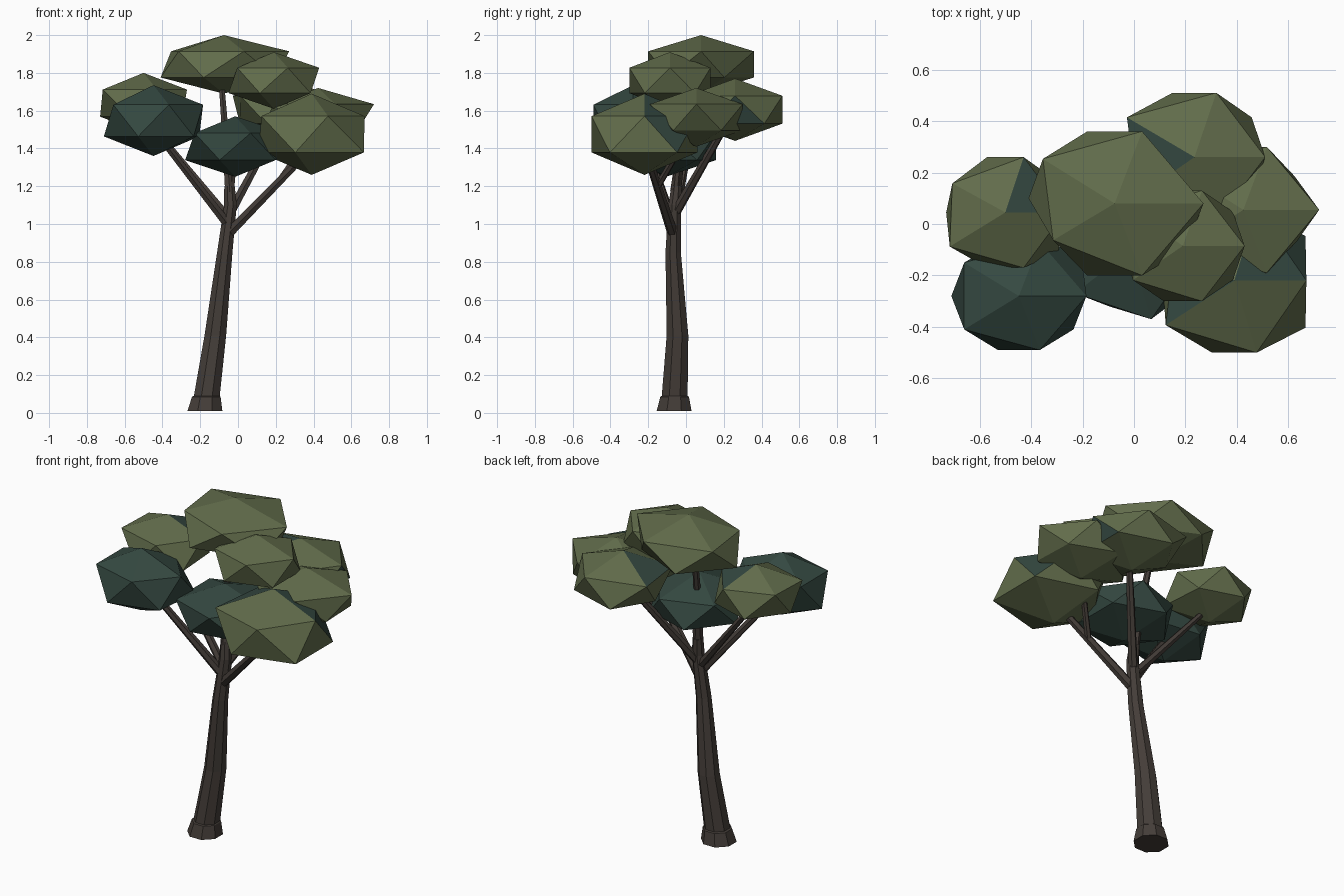
import bpy, bmesh, math
from mathutils import Vector

cube = bpy.data.objects.get("Cube")
if cube:
    bpy.data.objects.remove(cube, do_unlink=True)


def material(name, rgb):
    m = bpy.data.materials.new(name)
    m.use_nodes = True
    colour = (*rgb, 1.0)
    m.diffuse_color = colour
    bsdf = m.node_tree.nodes["Principled BSDF"]
    bsdf.inputs["Base Color"].default_value = colour
    bsdf.inputs["Roughness"].default_value = 0.9
    return m


olive = material("olive_leaf", (0.12, 0.15, 0.07))
teal = material("dark_teal_leaf", (0.035, 0.066, 0.053))
bark = material("brown_bark", (0.058, 0.047, 0.04))


def finish(name, bm, materials):
    bmesh.ops.recalc_face_normals(bm, faces=bm.faces)
    mesh = bpy.data.meshes.new(name)
    bm.to_mesh(mesh)
    bm.free()
    for m in materials:
        mesh.materials.append(m)
    obj = bpy.data.objects.new(name, mesh)
    bpy.context.collection.objects.link(obj)


def limb(name, path, sides, level=False):
    """Loft rings of the given radii along a path of (x, y, z, radius)."""
    bm = bmesh.new()
    points = [Vector(p[:3]) for p in path]
    rings = []
    for i, p in enumerate(points):
        along = points[min(i + 1, len(points) - 1)] - points[max(i - 1, 0)]
        if level:
            along = Vector((0, 0, 1))
        side = Vector((0, 1, 0)).cross(along).normalized()
        other = along.normalized().cross(side)
        ring = []
        for k in range(sides):
            a = math.tau * (k + 0.5) / sides
            ring.append(bm.verts.new(p + path[i][3] * (side * math.cos(a) + other * math.sin(a))))
        rings.append(ring)
    for low, high in zip(rings, rings[1:]):
        for k in range(sides):
            n = (k + 1) % sides
            bm.faces.new((low[k], low[n], high[n], high[k]))
    bm.faces.new(rings[0])
    bm.faces.new(rings[-1])
    finish(name, bm, [bark])


def faces_angle(point, angle):
    turn = math.degrees(math.atan2(point.y, point.x)) - angle
    return abs((turn + 180) % 360 - 180) < 10


def leaf_clump(name, low, high, colour, dark=(), nudges=()):
    """Faceted clump fitted to a box. Dark lists (tier, angle) of teal faces,
    nudges lists (ring, angle, dx, dy) of corners moved off the regular shape."""
    bm = bmesh.new()
    bmesh.ops.create_icosphere(bm, subdivisions=1, radius=1)
    for f in bm.faces:
        c = f.calc_center_median()
        tier = "top" if c.z > 0.4 else "middle" if c.z > -0.4 else "bottom"
        if any(tier == want and faces_angle(c, angle) for want, angle in dark):
            f.material_index = 1
    moves = []
    for v in bm.verts:
        ring = "upper" if v.co.z > 0 else "lower"
        for want, angle, dx, dy in nudges:
            if ring == want and abs(v.co.z) < 0.9 and faces_angle(v.co, angle):
                moves.append((v, Vector((dx, dy, 0))))
    for axis in range(3):
        values = [v.co[axis] for v in bm.verts]
        a, b = min(values), max(values)
        for v in bm.verts:
            t = (v.co[axis] - a) / (b - a)
            v.co[axis] = low[axis] + t * (high[axis] - low[axis])
    for v, move in moves:
        v.co += move
    finish(name, bm, [colour, teal])


# Leaning trunk with a flared foot
limb("trunk", [(-0.175, -0.063, 0.01, 0.1), (-0.168, -0.06, 0.085, 0.082),
               (-0.165, -0.06, 0.09, 0.074), (-0.12, -0.045, 0.41, 0.062),
               (-0.07, -0.068, 0.85, 0.044), (-0.04, -0.06, 1.1, 0.036),
               (-0.045, -0.05, 1.2, 0.03)], 8, level=True)

# Branches reaching into the clumps
branches = {
    "top": [(-0.043, -0.055, 1.17, 0.029), (-0.065, -0.02, 1.45, 0.021), (-0.09, 0.05, 1.78, 0.016)],
    "left_front": [(-0.055, -0.07, 1.0, 0.027), (-0.43, -0.23, 1.48, 0.018)],
    "left_back": [(-0.05, -0.06, 1.03, 0.025), (-0.48, 0.04, 1.55, 0.016)],
    "right_front": [(-0.05, -0.07, 0.95, 0.029), (0.37, -0.21, 1.38, 0.02)],
    "right_back": [(-0.035, -0.05, 1.07, 0.027), (0.22, 0.22, 1.54, 0.018)],
    "right_fork": [(0.2, -0.15, 1.2, 0.019), (0.42, 0.04, 1.52, 0.014)],
    "middle": [(-0.045, -0.06, 1.12, 0.022), (-0.02, -0.04, 1.34, 0.016)],
}
for part, path in branches.items():
    limb(part + "_branch", path, 6)

# Leaf clumps
leaf_clump("top_clump", (-0.42, -0.2, 1.69), (0.27, 0.36, 2.0), olive,
           nudges=[("lower", 36, -0.05, -0.05), ("lower", 180, 0.01, 0.02),
                   ("upper", -144, 0.04, 0.03)])
leaf_clump("upper_front_clump", (-0.05, -0.3, 1.61), (0.43, 0.13, 1.91), olive)
leaf_clump("back_clump", (-0.04, 0.01, 1.44), (0.51, 0.51, 1.77), olive,
           [("top", 180), ("middle", 0)],
           [("upper", 144, -0.04, 0), ("lower", 180, 0.05, 0.02)])
leaf_clump("right_clump", (0.13, -0.19, 1.41), (0.72, 0.3, 1.72), olive,
           nudges=[("lower", 36, -0.04, -0.02), ("lower", -36, -0.03, 0.03)])
leaf_clump("right_front_clump", (0.11, -0.5, 1.26), (0.67, 0.06, 1.69), olive,
           [("top", 36), ("middle", 36), ("top", 180)],
           [("lower", 36, 0.05, 0), ("lower", -36, 0.05, -0.01),
            ("upper", -144, -0.04, 0)])
leaf_clump("left_back_clump", (-0.73, -0.17, 1.48), (-0.27, 0.26, 1.8), olive,
           [("top", 36)],
           [("upper", -144, -0.03, 0), ("upper", 144, -0.02, -0.02),
            ("lower", -36, 0.02, -0.02)])
leaf_clump("left_front_clump", (-0.71, -0.49, 1.36), (-0.185, -0.07, 1.735), teal,
           nudges=[("lower", 36, 0.03, 0.04)])
leaf_clump("middle_clump", (-0.28, -0.37, 1.25), (0.25, 0.16, 1.57), teal,
           nudges=[("lower", 180, 0, 0.03), ("lower", -108, 0, 0.05)])
